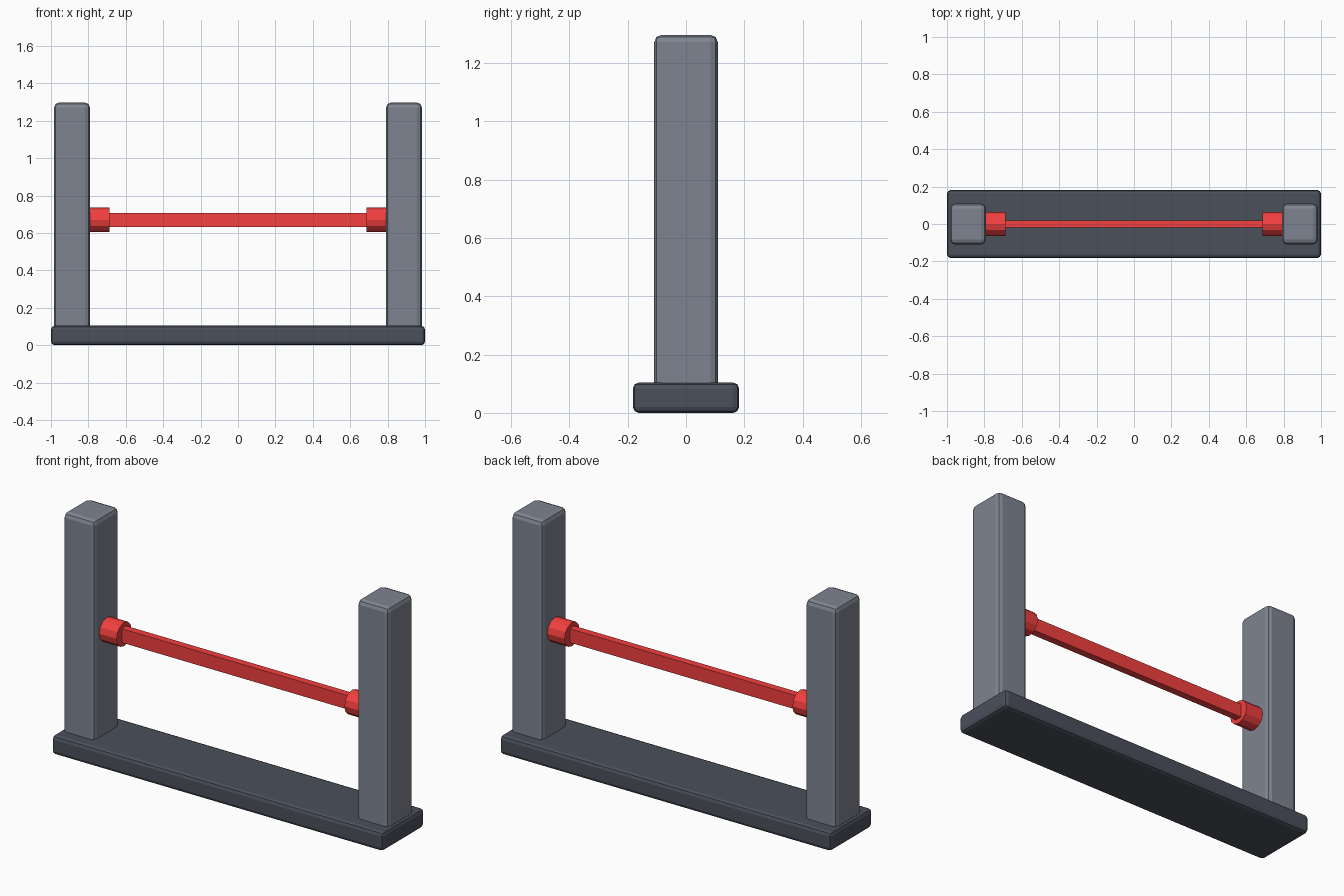
import bpy, math

if "Cube" in bpy.data.objects:
    bpy.data.objects.remove(bpy.data.objects["Cube"])

POST_X = 0.8875   # post centre
POST_W = 0.19
ROD_Z = 0.67


def material(name, rgb):
    m = bpy.data.materials.new(name)
    m.diffuse_color = (*rgb, 1.0)
    m.use_nodes = True
    m.node_tree.nodes["Principled BSDF"].inputs["Base Color"].default_value = m.diffuse_color
    return m


dark = material("dark_slate", (0.07, 0.08, 0.105))
slate = material("slate", (0.21, 0.23, 0.28))
red = material("red", (0.9, 0.05, 0.05))


def finish(name, mat):
    ob = bpy.context.object
    ob.name = name
    ob.data.materials.append(mat)
    return ob


def box(name, size, centre, mat, bevel=0.0):
    bpy.ops.mesh.primitive_cube_add(size=1, location=centre)
    ob = finish(name, mat)
    ob.scale = size
    bpy.ops.object.transform_apply(location=False, rotation=False, scale=True)
    if bevel:
        mod = ob.modifiers.new("bevel", 'BEVEL')
        mod.width = bevel
        mod.segments = 2
    return ob


# base plate
box("base", (2.0, 0.364, 0.104), (0, 0, 0.052), dark, 0.02)

# flat rod between the collars
box("crossbar", (2 * 0.72, 0.04, 0.076), (0, 0, ROD_Z), red)

for side, s in (("left", -1), ("right", 1)):
    # upright post, foot sunk into the base
    box(side + "_post", (POST_W, 0.218, 1.257), (s * POST_X, 0, 0.6685), slate, 0.025)

    # collar holding the rod end
    bpy.ops.mesh.primitive_cylinder_add(
        vertices=12, radius=0.065, depth=0.125,
        location=(s * 0.7505, 0, ROD_Z), rotation=(0, math.pi / 2, 0))
    finish(side + "_collar", red)
